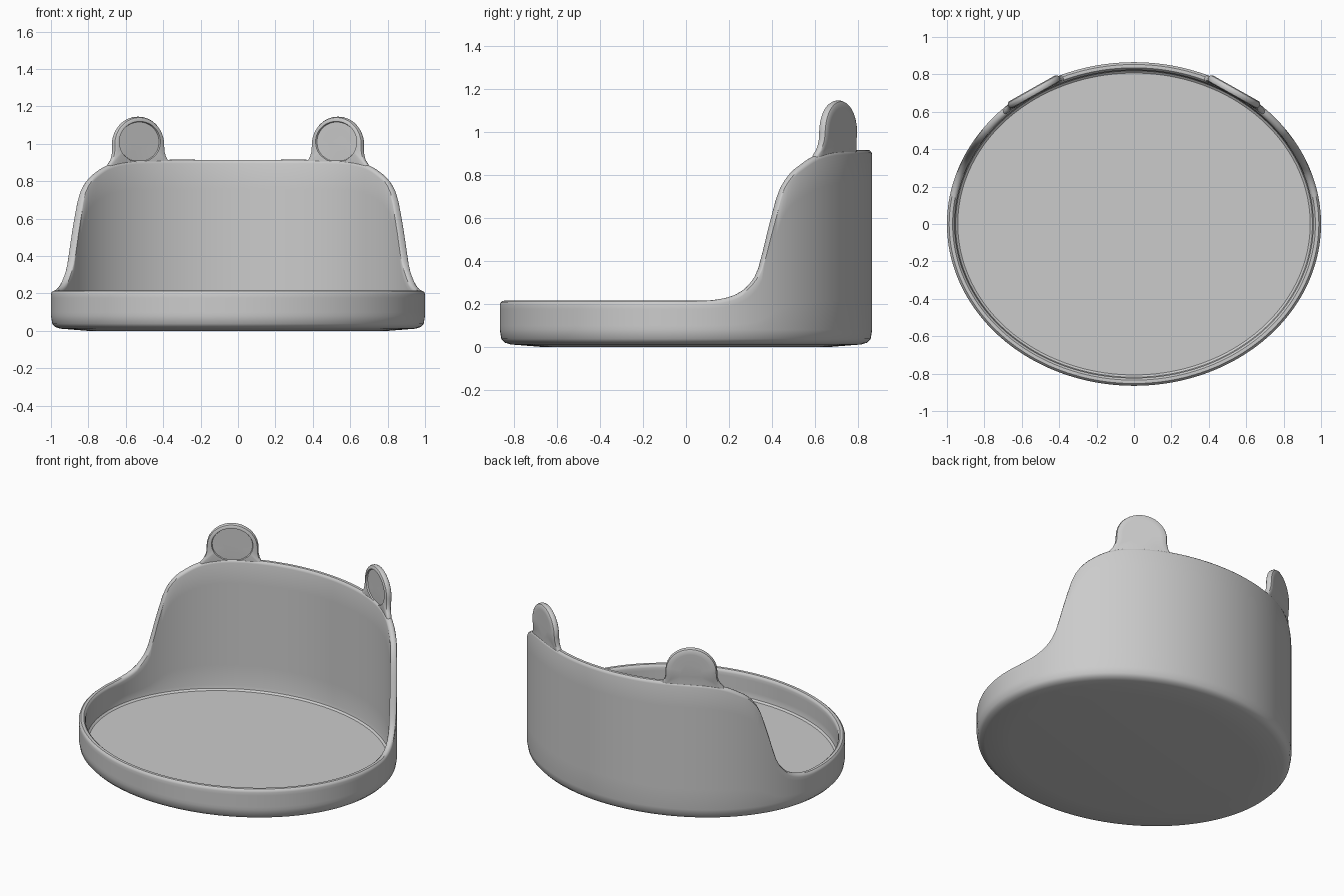
import bpy, bmesh, math
from mathutils import Vector

if "Cube" in bpy.data.objects:
    bpy.data.objects.remove(bpy.data.objects["Cube"])

A, B, THICK, N = 1.0, 0.865, 0.042, 224

# rim height sampled every 0.05 in y, starting at y = 0.05
RIM = [.215, .216, .221, .231, .25, .287, .365, .55, .725, .805,
       .847, .88, .90, .91, .914, .915, .915, .915]


def rim_height(y):
    u = min(max((y - 0.05) / 0.05, 0), len(RIM) - 1.001)
    i, f = int(u), u - int(u)
    p0, p1, p2, p3 = (RIM[min(max(i + k, 0), len(RIM) - 1)] for k in (-1, 0, 1, 2))
    return p1 + 0.5 * f * (p2 - p0 + f * (2*p0 - 5*p1 + 4*p2 - p3 + f * (3*(p1 - p2) + p3 - p0)))


def skin(name, rings):
    """Join closed rings of points into a capped, smooth object."""
    bm = bmesh.new()
    loops = [[bm.verts.new(p) for p in ring] for ring in rings]
    for lo, hi in zip(loops, loops[1:]):
        for i in range(len(lo)):
            j = (i + 1) % len(lo)
            bm.faces.new((lo[i], lo[j], hi[j], hi[i]))
    bm.faces.new(loops[0][::-1])
    bm.faces.new(loops[-1])
    bmesh.ops.recalc_face_normals(bm, faces=bm.faces)
    mesh = bpy.data.meshes.new(name)
    bm.to_mesh(mesh)
    bm.free()
    ob = bpy.data.objects.new(name, mesh)
    bpy.context.collection.objects.link(ob)
    bpy.context.view_layer.objects.active = ob
    ob.select_set(True)
    bpy.ops.object.shade_smooth_by_angle(angle=math.radians(35))
    ob.select_set(False)
    return ob


def normal_at(x, y):
    return Vector((x / A**2, y / B**2, 0)).normalized()


# Tray with high back wall: each ring is (inset, base z, share of wall height, z offset)
LOW, TOP = 0.08, 0.02
sections = [(.2, 0, 0, 0), (.05, .012, 0, 0), (.024, .02, 0, 0), (.007, .038, 0, 0)]
sections += [(0, LOW, k / 6, -TOP) for k in range(7)]
sections += [(.003, LOW, 1, -.009), (.012, LOW, 1, -.001), (.021, LOW, 1, 0),
             (.030, LOW, 1, -.001), (.039, LOW, 1, -.009)]
sections += [(THICK, LOW, k / 6, -TOP) for k in range(6, -1, -1)]
sections += [(.046, .06, 0, 0), (.058, .05, 0, 0), (.2, .05, 0, 0)]

rings = []
for inset, base, share, dz in sections:
    ring = []
    for i in range(N):
        t = math.tau * i / N
        p = Vector((A * math.cos(t), B * math.sin(t), 0))
        z = base
        if base == LOW:
            is_rim = share == 1 and dz > -TOP
            h = rim_height(p.y)
            z = h + dz if is_rim else LOW + share * (h - TOP - LOW)
        p -= normal_at(p.x, p.y) * inset
        p.z = z
        ring.append(p)
    rings.append(ring)
skin("tray_with_back_wall", rings)


# Ears: round flat tabs on the wall with a shallow round recess facing inward
EAR_Z, EAR_R, EAR_H = 0.995, 0.156, 0.15
flare = [(.157, .96), (.163, .935), (.175, .91), (.195, .888), (.2, .87), (.18, .83), (.09, .82)]
arc = [(EAR_R * math.cos(math.pi * k / 32), EAR_Z + EAR_H * math.sin(math.pi * k / 32))
       for k in range(33)]
outline = arc + [(-s, z) for s, z in flare] + [(0, .82)] + flare[::-1]


def ear(name, side):
    x = 0.545
    y = B * math.sqrt(1 - x * x)
    n = normal_at(x, y)
    along = Vector((n.y, -n.x, 0))

    def place(s, z, d):
        low = min(max((1.0 - z) / 0.12, 0), 1)      # follow the wall curve lower down
        low = low * low * (3 - 2 * low)
        d = THICK / 2 + (d - THICK / 2) * (1 - 0.25 * low)
        p = Vector((x, y, 0)) + along * s - n * (d + low * s * s / 2.08)
        return Vector((p.x * side, p.y, z))

    result = []
    for f, d in [(.4, 0), (.75, 0), (.91, 0), (.97, .005), (1, .015),
                 (1, .027), (.97, .037), (.91, THICK)]:
        result.append([place(s * f, EAR_Z + (z - EAR_Z) * f, d) for s, z in outline])
    for f, d in [(1, THICK), (.97, THICK - .009), (.5, THICK - .009)]:
        ring = []
        for s, z in outline:
            a = math.atan2(z - EAR_Z, s)
            ring.append(place(.126 * f * math.cos(a), 1.01 + .11 * f * math.sin(a), d))
        result.append(ring)
    skin(name, result)


ear("ear_right", 1)
ear("ear_left", -1)
